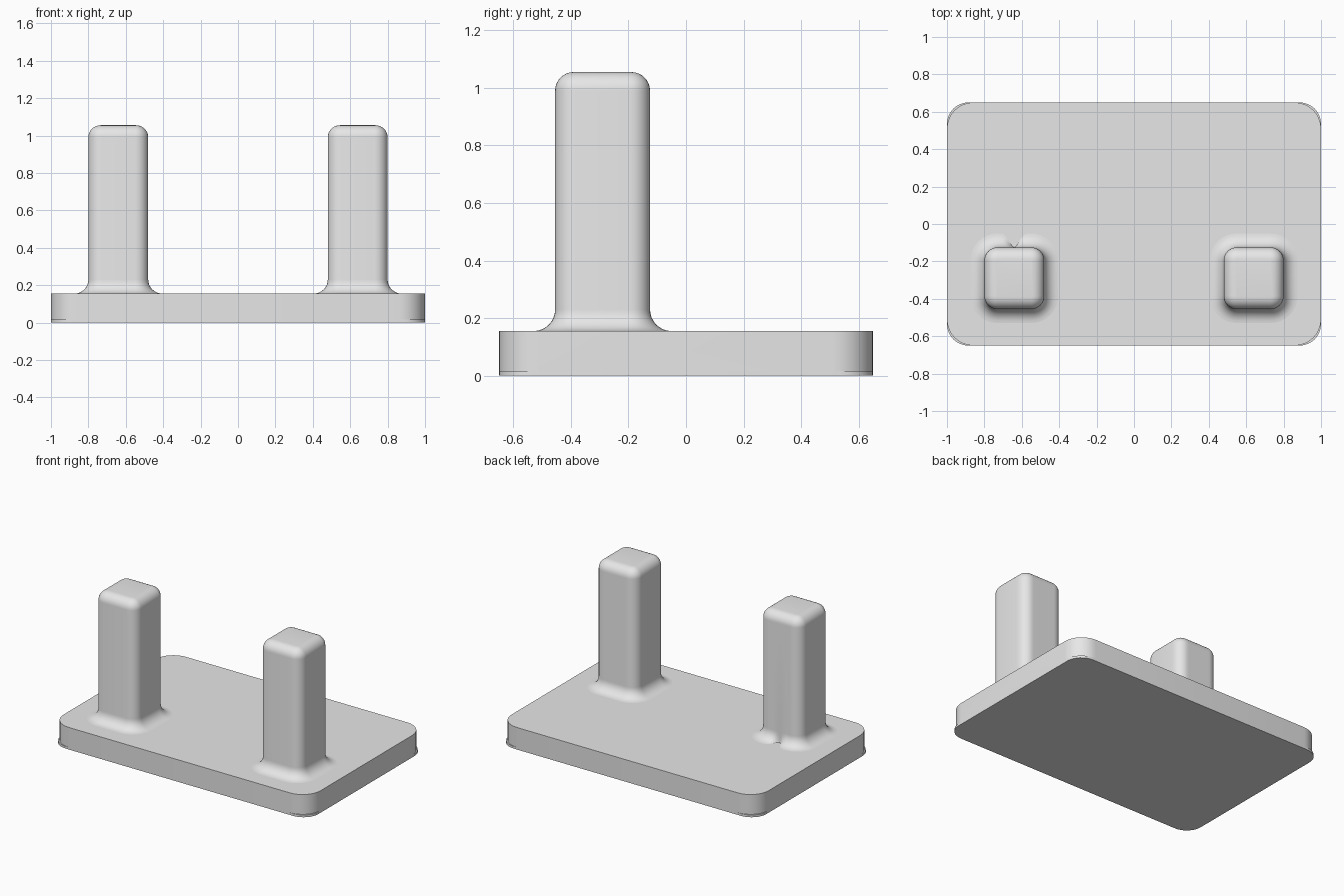
import bpy, bmesh, math

cube = bpy.data.objects.get("Cube")
if cube:
    bpy.data.objects.remove(cube, do_unlink=True)

grey = bpy.data.materials.new("light_grey")
grey.use_nodes = True
grey.diffuse_color = (0.8, 0.8, 0.8, 1)
grey.node_tree.nodes["Principled BSDF"].inputs["Base Color"].default_value = grey.diffuse_color

ARC = 8  # segments in each rounded corner


def rounded_ring(hx, hy, radius, z, back_points=()):
    """Counterclockwise rounded rectangle, with optional extra points on its back edge."""
    points = []
    for quarter, (sx, sy) in enumerate([(1, 1), (-1, 1), (-1, -1), (1, -1)]):
        for i in range(ARC + 1):
            a = math.pi / 2 * (quarter + i / ARC)
            points.append((sx * (hx - radius) + radius * math.cos(a),
                           sy * (hy - radius) + radius * math.sin(a), z))
        if quarter == 0:
            points += [(x, y, z) for x, y in back_points]
    return points


def loft(name, rings, location, cap_bottom):
    bm = bmesh.new()
    loops = [[bm.verts.new(p) for p in ring] for ring in rings]
    count = len(loops[0])
    for low, high in zip(loops, loops[1:]):
        for i in range(count):
            j = (i + 1) % count
            bm.faces.new((low[i], low[j], high[j], high[i]))
    bm.faces.new(loops[-1])
    if cap_bottom:
        bm.faces.new(loops[0][::-1])
    mesh = bpy.data.meshes.new(name)
    bm.to_mesh(mesh)
    bm.free()
    mesh.materials.append(grey)
    obj = bpy.data.objects.new(name, mesh)
    obj.location = location
    bpy.context.collection.objects.link(obj)
    bpy.ops.object.select_all(action='DESELECT')
    obj.select_set(True)
    bpy.context.view_layer.objects.active = obj
    bpy.ops.object.shade_smooth_by_angle(angle=math.radians(35))
    return obj


# Base plate, with a thin lip that has tighter corners
PLATE_TOP, LIP = 0.155, 0.016
loft("base_plate", [
    rounded_ring(1, 0.65, 0.115, 0),
    rounded_ring(1, 0.65, 0.115, LIP),
    rounded_ring(1, 0.65, 0.14, LIP),
    rounded_ring(1, 0.65, 0.14, PLATE_TOP),
], (0, 0, 0), True)


# Posts: flared foot, straight shaft, rounded top
HX, HY, CORNER, HEIGHT = 0.16, 0.165, 0.07, 1.055
FLARE, ROUND = 0.075, 0.065


def post(name, x, notched):
    profile = []
    for i in range(ARC + 1):
        a = math.pi / 2 * i / ARC
        profile.append((FLARE * (1 - math.sin(a)), PLATE_TOP + FLARE * (1 - math.cos(a))))
    for i in range(ARC + 1):
        a = math.pi / 2 * i / ARC
        profile.append((ROUND * (math.cos(a) - 1), HEIGHT - ROUND * (1 - math.sin(a))))
    rings = []
    for offset, z in profile:
        # The notch pulls the flare back to the shaft at the middle of the back
        back = []
        for i in range(8, -9, -1):
            px = i * 0.01
            keep = 1 - math.exp(-(px / 0.035) ** 2) if notched and offset > 0 else 1
            back.append((px, HY + offset * keep))
        rings.append(rounded_ring(HX + offset, HY + offset, CORNER + offset, z, back))
    return loft(name, rings, (x, -0.29, 0), False)


post("left_post", 0.64, False)
post("right_post", -0.64, True)
